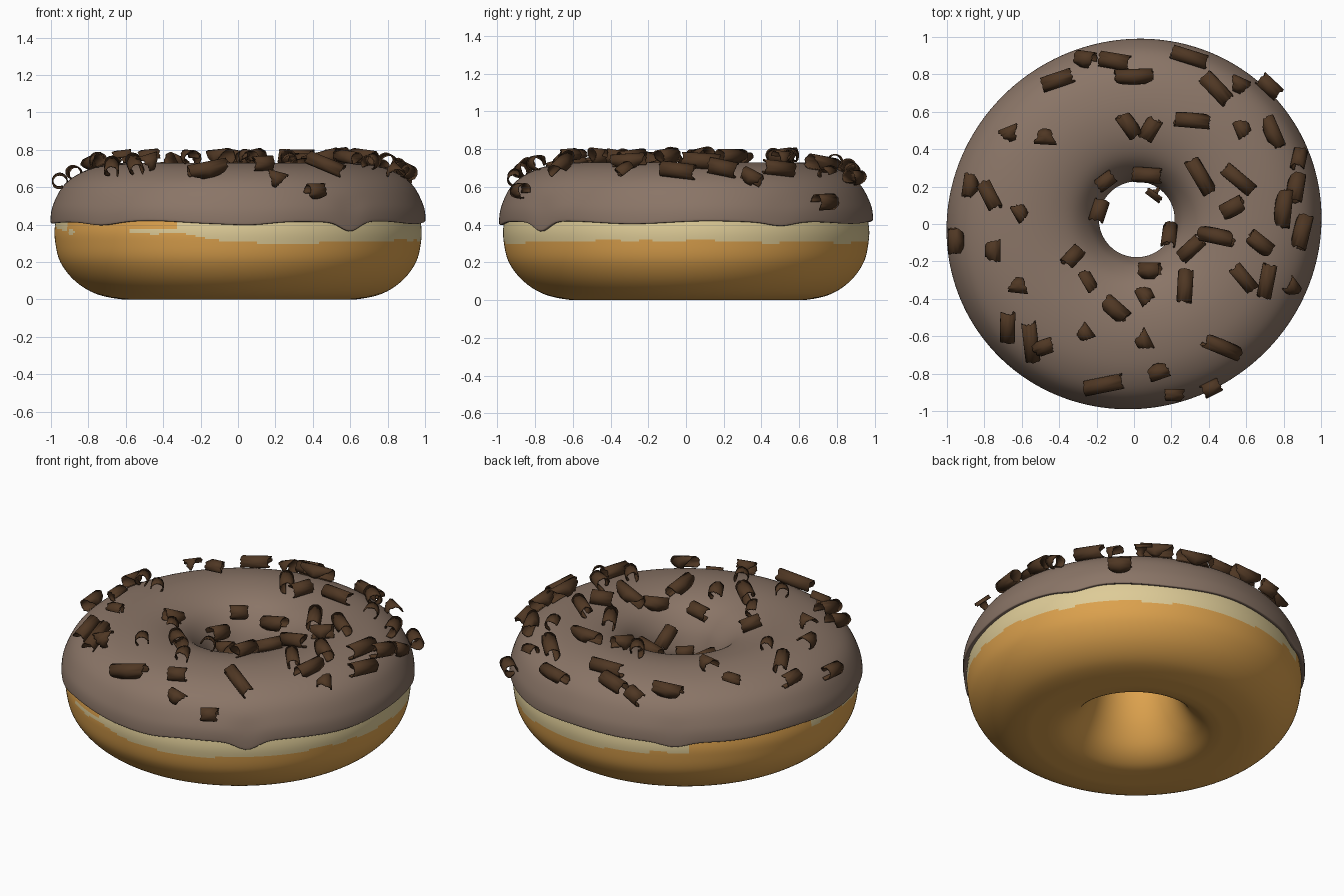
import bpy, bmesh, math, random
from mathutils import Vector
from mathutils.bvhtree import BVHTree

if "Cube" in bpy.data.objects:
    bpy.data.objects.remove(bpy.data.objects["Cube"])

random.seed(4)
SEG = 240


def material(name, rgb):
    m = bpy.data.materials.new(name)
    m.diffuse_color = (*rgb, 1)
    m.use_nodes = True
    m.node_tree.nodes["Principled BSDF"].inputs["Base Color"].default_value = m.diffuse_color
    return m


DOUGH = material("golden_dough", (0.72, 0.36, 0.075))
CREAM = material("pale_dough_ring", (0.73, 0.60, 0.31))
ICING = material("milk_chocolate_icing", (0.255, 0.178, 0.135))
CURL = material("dark_chocolate", (0.078, 0.038, 0.017))


def finish(bm, name, mats, angle=60):
    bmesh.ops.recalc_face_normals(bm, faces=bm.faces)
    me = bpy.data.meshes.new(name)
    bm.to_mesh(me)
    bm.free()
    for m in mats:
        me.materials.append(m)
    ob = bpy.data.objects.new(name, me)
    bpy.context.collection.objects.link(ob)
    bpy.ops.object.select_all(action='DESELECT')
    ob.select_set(True)
    bpy.context.view_layer.objects.active = ob
    bpy.ops.object.shade_smooth_by_angle(angle=math.radians(angle))
    return ob


def smooth_profile(pts, closed, sub):
    """Catmull-Rom curve through (r, z) points."""
    n, out = len(pts), []
    for i in range(n if closed else n - 1):
        q = []
        for k in (-1, 0, 1, 2):
            j = (i + k) % n if closed else min(max(i + k, 0), n - 1)
            q.append(Vector(pts[j]))
        for s in range(sub):
            t = s / sub
            out.append(0.5 * (2 * q[1] + (q[2] - q[0]) * t
                              + (2 * q[0] - 5 * q[1] + 4 * q[2] - q[3]) * t * t
                              + (3 * q[1] - q[0] - 3 * q[2] + q[3]) * t ** 3))
    if not closed:
        out.append(Vector(pts[-1]))
    return out


def ring(profile, closed, warp=None):
    """Sweep a profile round the slightly uneven ring shape."""
    bm = bmesh.new()
    cols = []
    for i in range(SEG):
        a = 2 * math.pi * i / SEG
        d = 0.016 * math.cos(2 * a - math.pi / 2) + 0.006 * math.cos(2 * a)
        col = []
        for r, z in profile:
            if warp:
                z = warp(a, r, z)
            k = (r - 0.2) / 0.8
            r += k * d
            col.append(bm.verts.new((r * math.cos(a) + 0.015 * (1 - k),
                                     r * math.sin(a) + 0.025 * (1 - k), z)))
        cols.append(col)
    n = len(profile)
    for i in range(SEG):
        c, e = cols[i], cols[(i + 1) % SEG]
        for j in range(n if closed else n - 1):
            k = (j + 1) % n
            bm.faces.new((c[j], e[j], e[k], c[k]))
    return bm


# Dough body with a pale ring below the icing
def is_cream(c):
    if math.hypot(c.x, c.y) < 0.6 or c.z > 0.5:
        return False
    a = math.degrees(math.atan2(c.y, c.x)) % 360
    w = math.radians(a)
    low = 0.31 + 0.007 * math.sin(3 * w + 2) + 0.004 * math.sin(11 * w) + 0.003 * math.sin(23 * w)
    if 250 < a < 266:
        low += 0.05 * (266 - a) / 16
    if 112 < a < 126:
        low += 0.025
    if 126 <= a <= 250:
        low = 0.375 + 0.008 * math.sin(12 * w) if 172 < a < 202 else 0.6
        blobs = ((206, 2.5, 0.36, 0.014), (243, 9, 0.365, 0.016))
        if any(((a - p) / q) ** 2 + ((c.z - h) / s) ** 2 < 1 for p, q, h, s in blobs):
            return True
    return c.z > low


dough_pts = [(0.5, 0), (0.62, 0), (0.76, 0.03), (0.87, 0.10), (0.945, 0.2), (0.972, 0.31),
             (0.972, 0.4), (0.94, 0.52), (0.86, 0.62), (0.75, 0.68), (0.6, 0.70),
             (0.45, 0.685), (0.34, 0.635), (0.26, 0.55), (0.225, 0.43), (0.228, 0.33),
             (0.265, 0.2), (0.33, 0.085), (0.41, 0.02)]
bm = ring([(r, max(z, 0)) for r, z in smooth_profile(dough_pts, True, 8)], True)
for f in bm.faces:
    f.material_index = int(is_cream(f.calc_center_median()))
finish(bm, "dough", [DOUGH, CREAM])


# Icing shell with a wavy, dripping lower edge
def drip(a, r, z):
    fade = min(1, max(0, (0.56 - z) / 0.14))
    e = 0.005 * math.sin(5 * a) + 0.004 * math.sin(9 * a + 1)
    if r > 0.6:
        for pos, width, depth in ((-52, 5, 0.05), (224, 8, 0.015), (30, 6, 0.02), (121, 6, 0.03),
                                  (275, 8, 0.01)):
            t = (math.degrees(a) - pos + 180) % 360 - 180
            e -= depth * math.exp(-(t / width) ** 2)
    return z + e * fade


icing_pts = [(0.955, 0.425), (0.985, 0.412), (0.996, 0.425), (0.985, 0.5), (0.935, 0.6),
             (0.86, 0.665), (0.75, 0.71), (0.6, 0.73), (0.45, 0.715), (0.33, 0.665),
             (0.247, 0.57), (0.207, 0.46), (0.207, 0.405), (0.24, 0.40)]
bm = ring(smooth_profile(icing_pts, False, 6), False, drip)
bmesh.ops.recalc_face_normals(bm, faces=bm.faces)
tree = BVHTree.FromBMesh(bm)
finish(bm, "icing", [ICING])


# Chocolate curls: rolled sheets with ragged ends, laid on the icing
def add_curl(bm, x, y, deg, length, radius, sweep, tail):
    p, n, _, _ = tree.ray_cast(Vector((x, y, 2)), Vector((0, 0, -1)))
    if p is None:
        p, n, _, _ = tree.find_nearest(Vector((x, y, 0.55)))
    if n.z < 0:
        n = -n
    d = Vector((math.cos(math.radians(deg)), math.sin(math.radians(deg)), 0))
    axis = (d - n * d.dot(n)).normalized()
    side = n.cross(axis) * random.choice((-1, 1))
    steps, rows = 18, []
    start = math.radians(random.uniform(-75, -35))
    for i in range(steps + 1):
        t = i / steps
        phi = start + math.radians(sweep) * t
        rad = radius * (1.12 - 0.3 * t)
        wide = length * min(1, 0.2 + t / tail) / 2
        ends = [-wide + random.uniform(0, 0.012), wide - random.uniform(0, 0.012)]
        base = p + n * (radius * 0.85) + side * (rad * math.cos(phi)) + n * (rad * math.sin(phi))
        rows.append([bm.verts.new(base + axis * (ends[0] + (ends[1] - ends[0]) * s / 2))
                     for s in range(3)])
    for r0, r1 in zip(rows, rows[1:]):
        for s in range(2):
            bm.faces.new((r0[s], r0[s + 1], r1[s + 1], r1[s]))


# x, y, direction; longest curls first
curls = [(.46, -.65, -27), (-.54, -.62, 92), (-.16, -.84, 17), (.36, .26, -60), (0, .78, 2),
         (.79, .08, 83), (.29, .87, -18), (.56, .24, -40), (.45, -.07, -12), (.31, .55, -5),
         (.43, .71, -50), (.88, -.04, 72), (.7, -.3, 80), (.28, -.34, 88), (.73, .48, -70),
         (-.4, .75, 15), (-.66, -.54, 82), (-.1, .85, -15), (.58, -.29, -50), (-.76, .15, -60),
         (.08, .29, 12), (-.1, -.46, -42), (.85, .19, 75), (.32, -.14, 38), (.67, -.1, -38),
         (.18, -.06, -50), (-.03, .53, -55), (-.93, -.09, 85), (.7, .71, -40), (.53, .09, 28),
         (.09, .51, 60), (-.86, .2, 85), (-.22, .08, 60), (-.34, -.18, 45), (.09, -.27, -10),
         (.13, -.78, 20), (.86, .34, 60), (-.25, .86, -25), (-.17, .25, 35), (.4, -.85, 30)]
flakes = [(-.65, .48), (-.47, .46), (-.61, .06), (-.74, -.14), (-.61, -.33), (-.26, -.32),
          (.06, -.4), (-.26, -.58), (.05, -.62), (-.47, -.64), (.2, -.88), (.57, .5),
          (.55, .73), (.14, .2), (.82, -.32)]
bm = bmesh.new()
for i, (x, y, deg) in enumerate(curls):
    add_curl(bm, x, y, deg, 0.225 - 0.12 * i / len(curls), random.uniform(0.036, 0.042),
             random.uniform(280, 350), 0.3)
for x, y in flakes:
    add_curl(bm, x, y, random.uniform(0, 180), random.uniform(0.1, 0.13),
             random.uniform(0.036, 0.045), random.uniform(190, 260), 0.9)
ob = finish(bm, "chocolate_curls", [CURL], 40)
mod = ob.modifiers.new("thickness", 'SOLIDIFY')
mod.thickness = 0.007
mod.offset = 0
